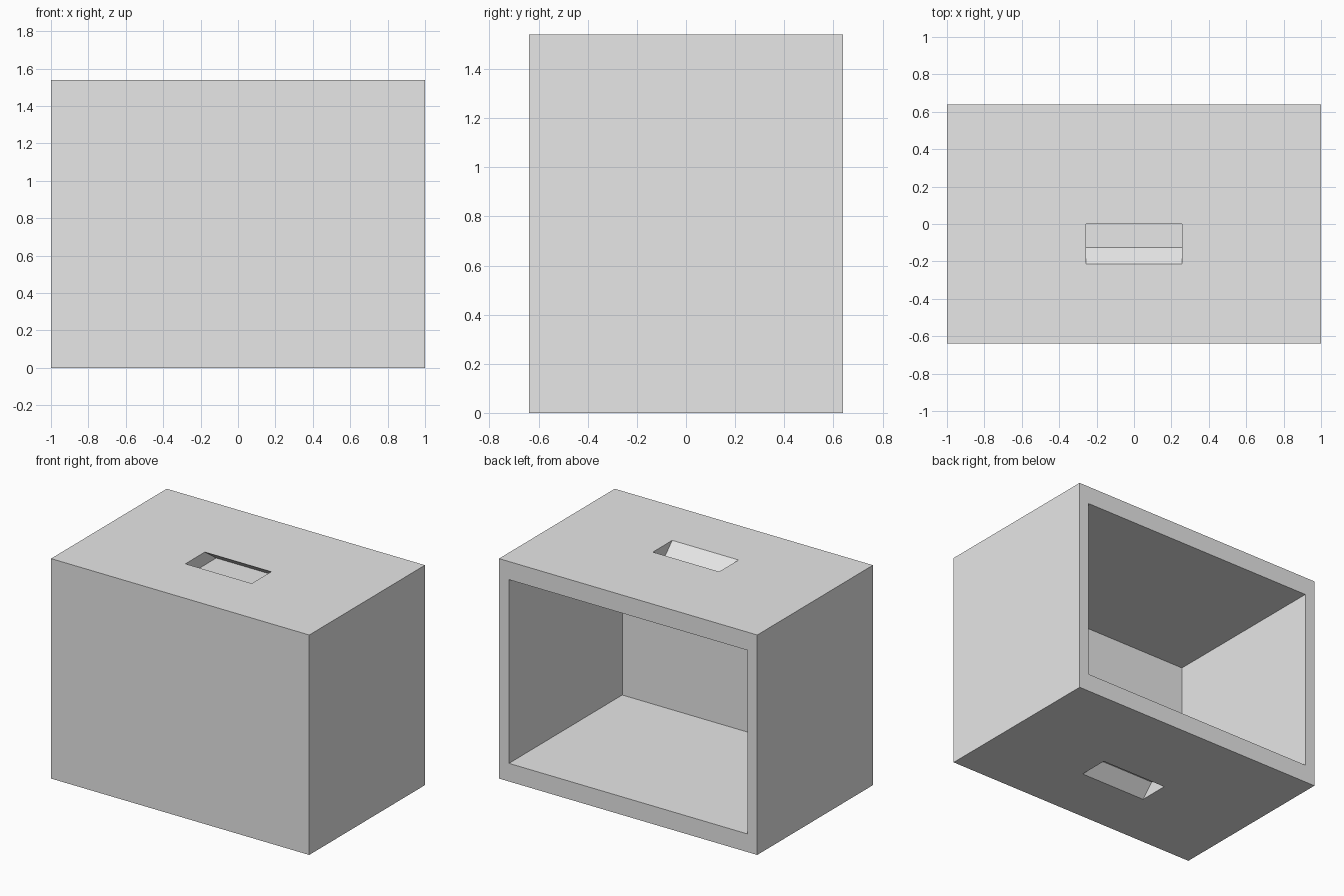
import bpy
import bmesh

if "Cube" in bpy.data.objects:
    bpy.data.objects.remove(bpy.data.objects["Cube"], do_unlink=True)

WIDTH, DEPTH, HEIGHT = 2.0, 1.28, 1.54
SIDE, SLAB, FRONT = 0.077, 0.127, 0.027   # wall thicknesses
POCKET = 0.09                             # grip pocket depth
EXTRA = 0.05                              # cutter overshoot

grey = bpy.data.materials.new("light grey")
grey.use_nodes = True
grey.diffuse_color = (0.8, 0.8, 0.8, 1)
grey.node_tree.nodes["Principled BSDF"].inputs["Base Color"].default_value = (0.8, 0.8, 0.8, 1)


def prism(name, profile, half_width):
    """Extrude a (y, z) profile across x."""
    bm = bmesh.new()
    face = bm.faces.new([bm.verts.new((-half_width, y, z)) for y, z in profile])
    out = bmesh.ops.extrude_face_region(bm, geom=[face])
    moved = [v for v in out["geom"] if isinstance(v, bmesh.types.BMVert)]
    bmesh.ops.translate(bm, verts=moved, vec=(2 * half_width, 0, 0))
    bmesh.ops.recalc_face_normals(bm, faces=bm.faces)
    mesh = bpy.data.meshes.new(name)
    bm.to_mesh(mesh)
    bm.free()
    mesh.materials.append(grey)
    obj = bpy.data.objects.new(name, mesh)
    bpy.context.collection.objects.link(obj)
    return obj


def rectangle(y0, y1, z0, z1):
    return [(y0, z0), (y1, z0), (y1, z1), (y0, z1)]


def cut(target, cutter):
    """Subtract the cutter, then discard it."""
    cutter.hide_render = True
    mod = target.modifiers.new("cut", "BOOLEAN")
    mod.operation, mod.solver, mod.object = "DIFFERENCE", "EXACT", cutter
    bpy.context.view_layer.objects.active = target
    bpy.ops.object.modifier_apply(modifier=mod.name)
    bpy.data.objects.remove(cutter, do_unlink=True)


# Outer shell
shell = prism("box_shell", rectangle(-DEPTH / 2, DEPTH / 2, 0, HEIGHT), WIDTH / 2)

# Interior, open at the back
cut(shell, prism("cavity_cutter",
                 rectangle(-DEPTH / 2 + FRONT, DEPTH / 2 + EXTRA, SLAB, HEIGHT - SLAB),
                 WIDTH / 2 - SIDE))

# Slanted, undercut grip pockets in the top and the underside
for surface, inward in ((HEIGHT, -1), (0, 1)):
    floor, mouth, outside = surface + inward * POCKET, surface, surface - inward * EXTRA
    cut(shell, prism("grip_cutter",
                     [(-0.126, floor), (0.126, floor), (0, mouth), (0, outside),
                      (-0.215, outside), (-0.215, mouth)], 0.257))
